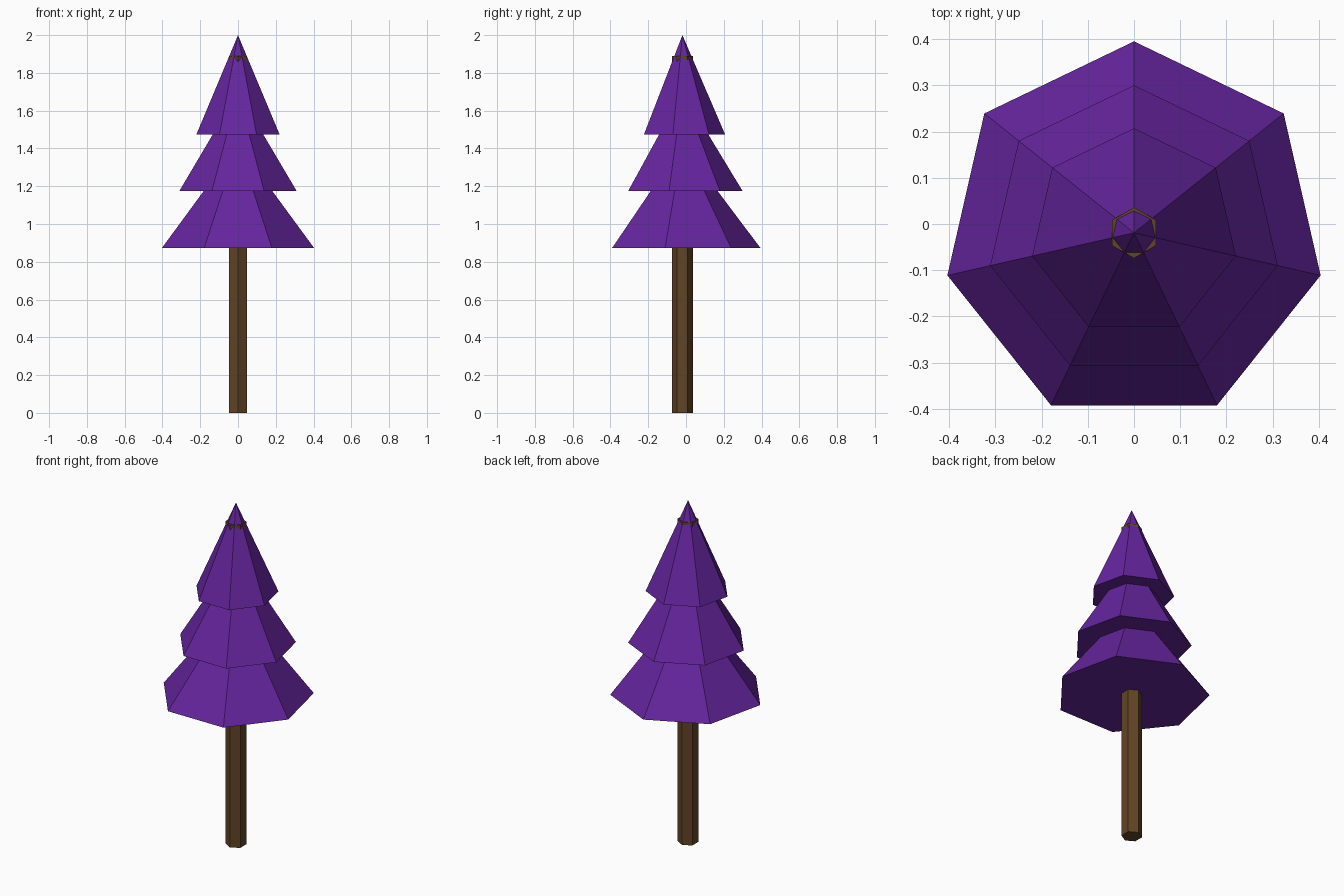
import bpy
from math import pi

cube = bpy.data.objects.get("Cube")
if cube:
    bpy.data.objects.remove(cube, do_unlink=True)


def make_material(name, color):
    mat = bpy.data.materials.new(name)
    mat.use_nodes = True
    mat.diffuse_color = color
    bsdf = next(n for n in mat.node_tree.nodes if n.type == 'BSDF_PRINCIPLED')
    bsdf.inputs["Base Color"].default_value = color
    return mat


purple = make_material("purple_foliage", (0.13, 0.018, 0.34, 1))
brown = make_material("brown_bark", (0.12, 0.058, 0.018, 1))

AXIS_Y = -0.019  # the odd-sided foliage puts the trunk axis slightly forward


def add_cone(name, sides, bottom, top, base, height, mat):
    """Flat-sided closed cone or prism with one corner towards the back."""
    bpy.ops.mesh.primitive_cone_add(
        vertices=sides, radius1=bottom, radius2=top, depth=height,
        location=(0, AXIS_Y, base + height / 2))
    obj = bpy.context.object
    obj.name = name
    # Turn the mesh so that a corner points along +y
    first = max(obj.data.vertices, key=lambda v: v.co.y)
    if abs(first.co.x) > 0.001:
        obj.rotation_euler.z = pi / 2
    obj.data.materials.append(mat)
    return obj


# Trunk, its top rim showing around the tip
add_cone("trunk", 6, 0.055, 0.055, 0, 1.89, brown)

# Three tiers of foliage
add_cone("lower_foliage", 7, 0.414, 0, 0.872, 0.55, purple)
add_cone("middle_foliage", 7, 0.319, 0, 1.174, 0.526, purple)
add_cone("upper_foliage", 7, 0.226, 0, 1.474, 0.526, purple)
